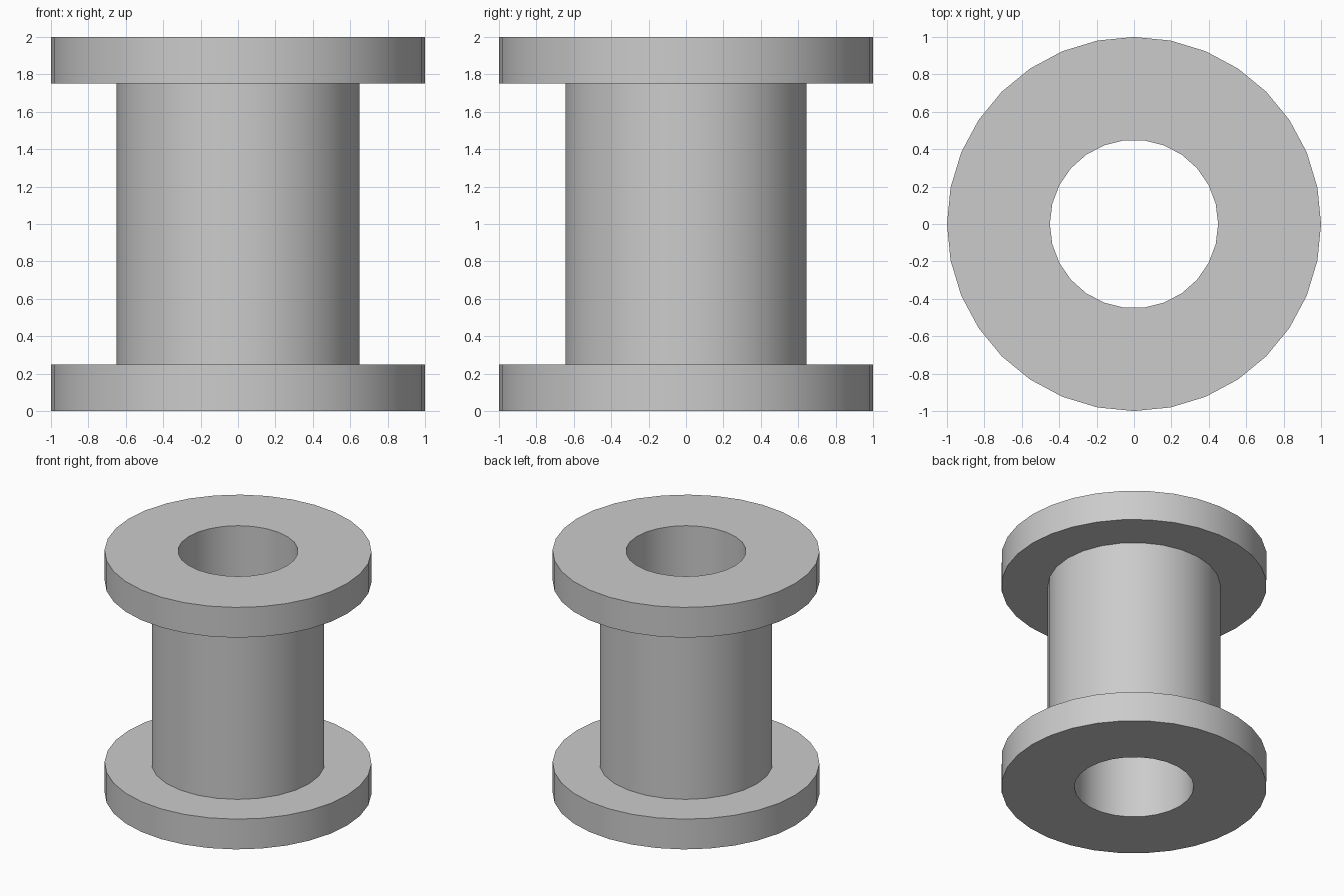
import bpy
import bmesh
import math

if "Cube" in bpy.data.objects:
    bpy.data.objects.remove(bpy.data.objects["Cube"], do_unlink=True)

# Dimensions
HEIGHT = 2.0
FLANGE = 0.25
RIM_RADIUS, BARREL_RADIUS, BORE_RADIUS = 1.0, 0.65, 0.45
RIM_SIDES, BARREL_SIDES = 32, 26

# Material
grey = bpy.data.materials.new("plain grey")
grey.use_nodes = True
colour = (0.6, 0.6, 0.6, 1.0)
grey.diffuse_color = colour
grey.node_tree.nodes["Principled BSDF"].inputs["Base Color"].default_value = colour

bm = bmesh.new()


def ring(radius, sides, z):
    """Closed loop of edges with a corner on the +x axis."""
    verts = [bm.verts.new((radius * math.cos(math.tau * i / sides),
                           radius * math.sin(math.tau * i / sides), z))
             for i in range(sides)]
    return [bm.edges.new((verts[i - 1], verts[i])) for i in range(sides)]


def wall(lower, upper):
    bmesh.ops.bridge_loops(bm, edges=lower + upper)


def annulus(outer, inner):
    bmesh.ops.triangle_fill(bm, edges=outer + inner, use_beauty=True)


def flange(outside_z, inside_z):
    """Rim wall with its two flat faces; returns the bore and barrel loops."""
    outside = ring(RIM_RADIUS, RIM_SIDES, outside_z)
    inside = ring(RIM_RADIUS, RIM_SIDES, inside_z)
    bore = ring(BORE_RADIUS, BARREL_SIDES, outside_z)
    neck = ring(BARREL_RADIUS, BARREL_SIDES, inside_z)
    wall(outside, inside)
    annulus(outside, bore)
    annulus(inside, neck)
    return bore, neck


# Lower and upper flanges
low_bore, low_neck = flange(0, FLANGE)
high_bore, high_neck = flange(HEIGHT, HEIGHT - FLANGE)

# Barrel wall and through bore
wall(low_neck, high_neck)
wall(low_bore, high_bore)

# Merge the flat triangles into large faces and face everything outward
bmesh.ops.dissolve_limit(bm, angle_limit=math.radians(1),
                         verts=bm.verts, edges=bm.edges)
bmesh.ops.recalc_face_normals(bm, faces=bm.faces)

mesh = bpy.data.meshes.new("spool")
bm.to_mesh(mesh)
bm.free()
mesh.materials.append(grey)
spool = bpy.data.objects.new("spool", mesh)
bpy.context.collection.objects.link(spool)

# Smooth round walls, sharp rims
bpy.context.view_layer.objects.active = spool
spool.select_set(True)
bpy.ops.object.shade_smooth_by_angle(angle=math.radians(30))
